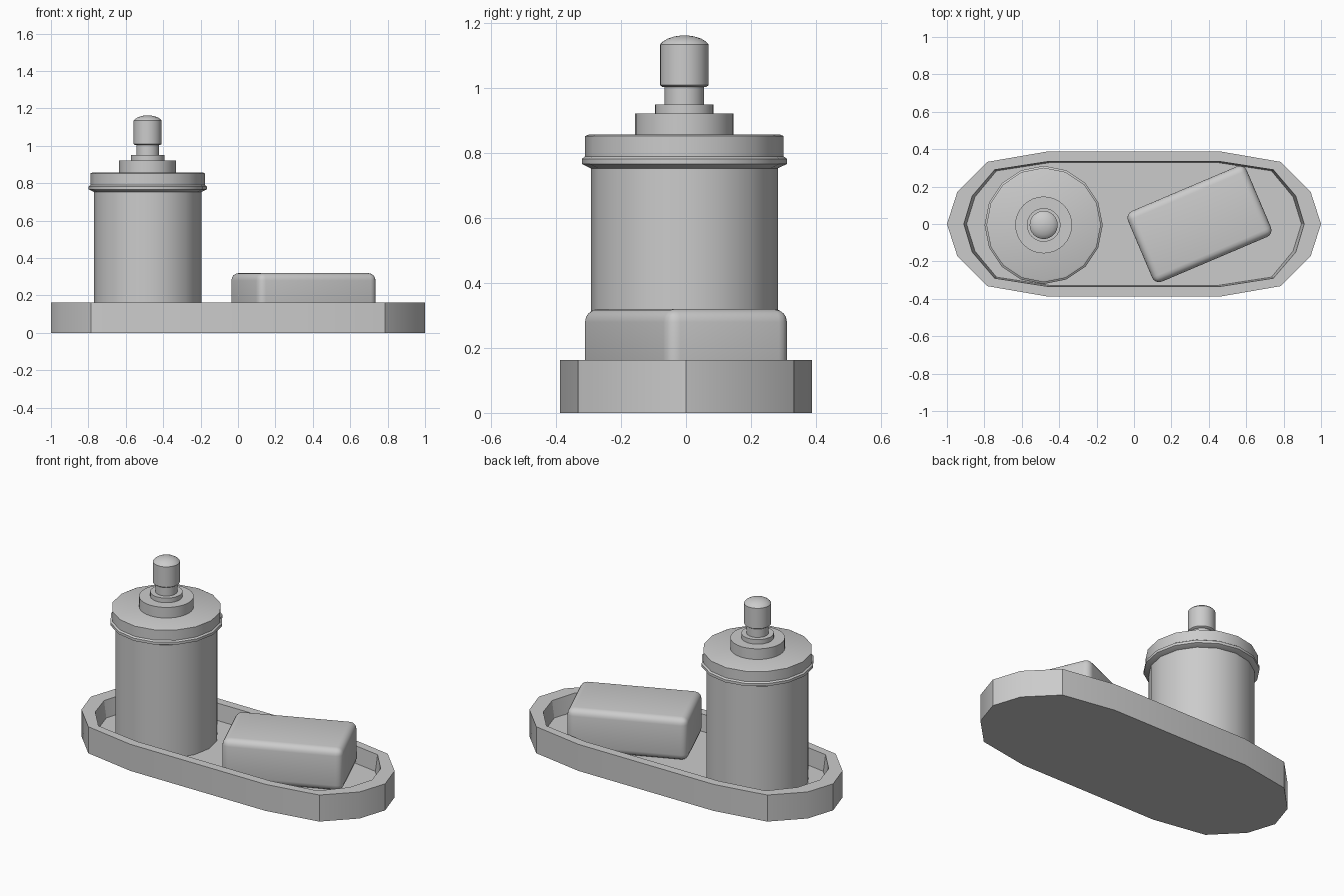
import bpy, bmesh
from math import pi, cos, sin, radians

if "Cube" in bpy.data.objects:
    bpy.data.objects.remove(bpy.data.objects["Cube"])

grey = bpy.data.materials.new("plain_grey")
grey.use_nodes = True
colour = (0.6, 0.6, 0.6, 1)
grey.diffuse_color = colour
grey.node_tree.nodes["Principled BSDF"].inputs["Base Color"].default_value = colour


def finish(name, bm, smooth_angle):
    bmesh.ops.recalc_face_normals(bm, faces=bm.faces[:])
    mesh = bpy.data.meshes.new(name)
    bm.to_mesh(mesh)
    bm.free()
    mesh.materials.append(grey)
    obj = bpy.data.objects.new(name, mesh)
    bpy.context.collection.objects.link(obj)
    bpy.ops.object.select_all(action='DESELECT')
    bpy.context.view_layer.objects.active = obj
    obj.select_set(True)
    bpy.ops.object.shade_smooth_by_angle(angle=radians(smooth_angle))
    return obj


def loft(bm, rings):
    """Skin a stack of closed rings and cap both ends."""
    loops = [[bm.verts.new(p) for p in ring] for ring in rings]
    for low, high in zip(loops, loops[1:]):
        for i in range(len(low)):
            j = (i + 1) % len(low)
            bm.faces.new((low[i], low[j], high[j], high[i]))
    bm.faces.new(loops[0][::-1])
    bm.faces.new(loops[-1])


def turned(name, profile, sides, centre=(-0.483, -0.005), smooth_angle=30):
    bm = bmesh.new()
    loft(bm, [[(centre[0] + r * cos(2 * pi * i / sides),
                centre[1] + r * sin(2 * pi * i / sides), z)
               for i in range(sides)] for r, z in profile])
    return finish(name, bm, smooth_angle)


def oval(quarter, z):
    """Mirror a quarter outline, listed from the tip to the long side."""
    half = quarter + [(-x, y) for x, y in quarter[::-1]]
    return [(x, y, z) for x, y in half + [(x, -y) for x, y in half[-2:0:-1]]]


# Tray with a raised rim and sunken floor
outer = [(1, 0), (0.945, 0.17), (0.785, 0.332), (0.46, 0.388)]
lip = [(0.91, 0), (0.865, 0.15), (0.745, 0.29), (0.455, 0.335)]
floor = [(0.895, 0), (0.85, 0.145), (0.735, 0.284), (0.45, 0.328)]
FLOOR_Z = 0.06
bm = bmesh.new()
loft(bm, [oval(outer, 0), oval(outer, 0.163), oval(lip, 0.163), oval(floor, FLOOR_Z)])
finish("tray", bm, 30)

# Jar, lid and pump, turned around one axis
turned("jar_body", [(0.288, FLOOR_Z), (0.288, 0.77)], 16)
turned("jar_lid", [(0.285, 0.752), (0.316, 0.767), (0.316, 0.783), (0.306, 0.79),
                   (0.306, 0.853), (0.296, 0.857)], 16)
turned("pump_collar", [(0.152, 0.85), (0.152, 0.922)], 32)
turned("pump_ring", [(0.09, 0.92), (0.09, 0.95)], 32)
turned("pump_stem", [(0.061, 0.94), (0.061, 1.01)], 32)
turned("pump_knob", [(0.067, 1.004), (0.075, 1.01), (0.075, 1.135), (0.068, 1.143),
                     (0.052, 1.153), (0.03, 1.16), (0.008, 1.163)], 32, smooth_angle=40)

# Soap bar, softly rounded and turned on the tray
bm = bmesh.new()
bmesh.ops.create_cube(bm, size=1)
bmesh.ops.scale(bm, vec=(0.69, 0.41, 0.32 - FLOOR_Z), verts=bm.verts)
bmesh.ops.bevel(bm, geom=bm.edges[:], offset=0.04, segments=4, profile=0.5, affect='EDGES')
soap = finish("soap_bar", bm, 40)
soap.location = (0.35, 0, (0.32 + FLOOR_Z) / 2)
soap.rotation_euler.z = radians(23)
